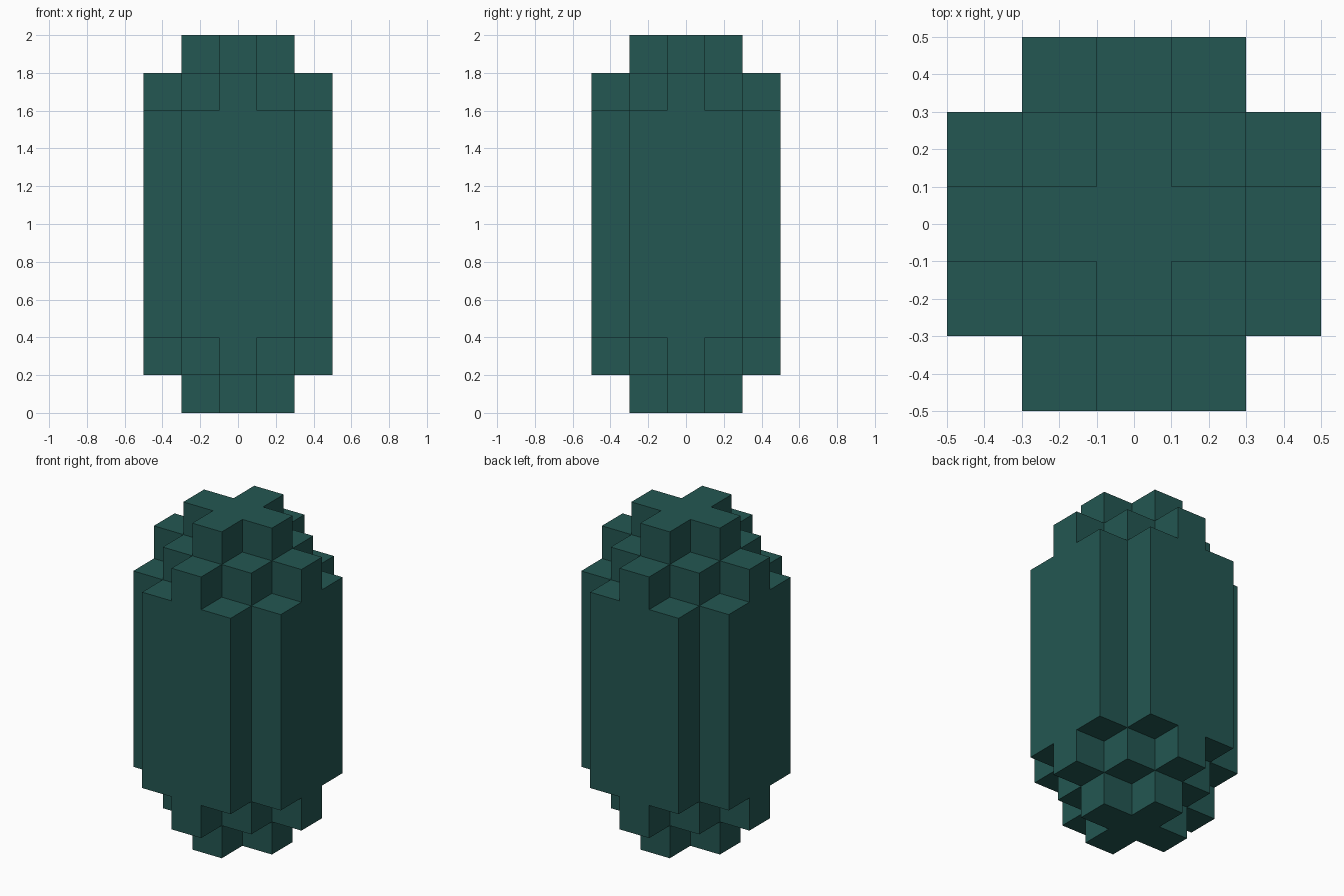
import bpy, bmesh, math

if "Cube" in bpy.data.objects:
    bpy.data.objects.remove(bpy.data.objects["Cube"])

U = 0.2                               # block size
Z = [0, 0.2, 0.4, 1.6, 1.8, 2.0]      # layer heights: stepped caps and tall middle


def solid(i, j, k):
    # blocky ball rule: plus-shaped ends, widening to a cornerless square
    return i * i + j * j + (k - 2) ** 2 <= 5


def corner(i, j, k):
    return ((i - 0.5) * U, (j - 0.5) * U, Z[k])


bm = bmesh.new()
verts = {}


def vert(p):
    if p not in verts:
        verts[p] = bm.verts.new(corner(*p))
    return verts[p]


# outer faces of each block only
for i in range(-2, 3):
    for j in range(-2, 3):
        for k in range(5):
            if not solid(i, j, k):
                continue
            for axis in range(3):
                for side in (0, 1):
                    n = [i, j, k]
                    n[axis] += 1 if side else -1
                    if solid(*n):
                        continue
                    quad = []
                    for a, b in ((0, 0), (1, 0), (1, 1), (0, 1)):
                        p = [i, j, k]
                        p[axis] += side
                        p[(axis + 1) % 3] += a
                        p[(axis + 2) % 3] += b
                        quad.append(vert(tuple(p)))
                    bm.faces.new(quad if side else quad[::-1])

# merge flat areas into clean single faces
bmesh.ops.dissolve_limit(bm, angle_limit=math.radians(1), verts=bm.verts, edges=bm.edges)

mesh = bpy.data.meshes.new("stepped_capsule")
bm.to_mesh(mesh)
bm.free()

mat = bpy.data.materials.new("dark teal")
mat.diffuse_color = (0.017, 0.095, 0.084, 1)
mat.use_nodes = True
mat.node_tree.nodes["Principled BSDF"].inputs["Base Color"].default_value = mat.diffuse_color
mesh.materials.append(mat)
bpy.context.collection.objects.link(bpy.data.objects.new("stepped_capsule", mesh))
